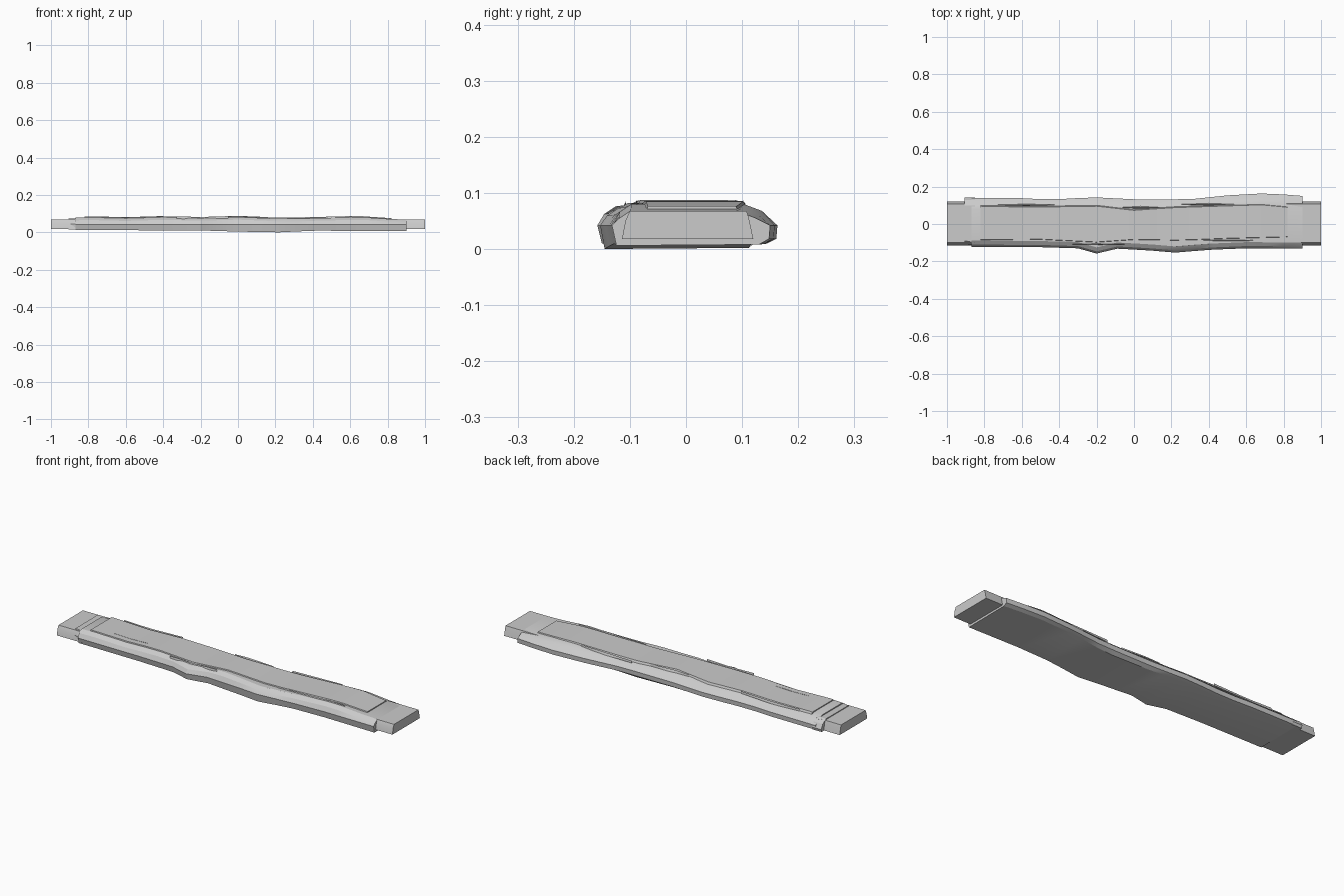
import bpy, bmesh

if "Cube" in bpy.data.objects:
    bpy.data.objects.remove(bpy.data.objects["Cube"])


def lerp(table, x):
    # piecewise-linear lookup
    if x <= table[0][0]:
        return table[0][1]
    for (x0, a), (x1, b) in zip(table, table[1:]):
        if x <= x1:
            return a + (b - a) * (x - x0) / (x1 - x0)
    return table[-1][1]


def loft(name, rings):
    # skin equal-sized closed rings and cap both ends
    bm = bmesh.new()
    vs = [[bm.verts.new(p) for p in r] for r in rings]
    n = len(rings[0])
    for a, b in zip(vs, vs[1:]):
        for i in range(n):
            j = (i + 1) % n
            bm.faces.new((a[i], a[j], b[j], b[i]))
    bm.faces.new(vs[0])
    bm.faces.new(vs[-1])
    bmesh.ops.recalc_face_normals(bm, faces=bm.faces)
    me = bpy.data.meshes.new(name)
    bm.to_mesh(me)
    bm.free()
    ob = bpy.data.objects.new(name, me)
    bpy.context.collection.objects.link(ob)
    bpy.ops.object.select_all(action='DESELECT')
    ob.select_set(True)
    bpy.context.view_layer.objects.active = ob
    bpy.ops.object.shade_smooth_by_angle(angle=0.4)
    return ob


# worn outline of the plank along x
FRONT = [(-.87, -.122), (-.5, -.124), (-.3, -.13), (-.2, -.158), (-.09, -.132), (.08, -.141),
         (.22, -.153), (.4, -.138), (.6, -.13), (.9, -.132)]
BACK = [(-.87, .14), (-.6, .138), (-.45, .13), (-.22, .143), (0, .132), (.3, .132),
        (.5, .153), (.68, .163), (.8, .158), (.9, .15)]
TOP = [(-.87, .078), (-.8, .08), (-.6, .075), (-.4, .081), (-.2, .076), (0, .082),
       (.25, .072), (.5, .078), (.65, .082), (.8, .072), (.9, .068)]
BOTTOM = [(-.87, .012), (-.5, .011), (-.2, .010), (0, .004), (.22, 0), (.4, .009), (.9, .006)]


def body_ring(x):
    f, b, t, u = (lerp(k, x) for k in (FRONT, BACK, TOP, BOTTOM))
    return [(x, f + .008, u), (x, f, .042), (x, f + .012, t - .014), (x, f + .033, t),
            (x, b - .06, t), (x, b - .028, t - .012), (x, b, .042), (x, b - .002, .018), (x, b - .02, u + .002)]


# main plank
STATIONS = [-.87, -.8, -.7, -.6, -.5, -.4, -.3, -.2, -.09, 0, .1, .22, .32, .42, .5, .6, .68, .8, .9]
loft("plank_body", [body_ring(x) for x in STATIONS])

# broken-off shoulder at the left end
loft("left_shoulder", [[(x, -.106 - d, .016), (x, -.108 - d, .045), (x, -.09 - d, .072),
                        (x, .1, .073), (x, .128, .055), (x, .142, .03), (x, .138, .016)]
                       for x, d in ((-.905, 0), (-.88, .004), (-.85, .01))])

# raised worn layer on the upper face
EDGE_F = [(-.82, -.088), (-.5, -.085), (-.2, -.1), (0, -.086), (.25, -.09), (.5, -.08), (.82, -.072)]
EDGE_B = [(-.82, .1), (-.55, .095), (-.2, .1), (0, .078), (.2, .092), (.45, .1), (.7, .108), (.82, .094)]


def layer_ring(x):
    f, b, t = lerp(EDGE_F, x), lerp(EDGE_B, x), lerp(TOP, x)
    return [(x, f, t - .006), (x, f + .004, t + .005), (x, b - .005, t + .005), (x, b, t - .006)]


loft("top_layer", [layer_ring(x) for x in [-.82] + STATIONS[1:-1] + [.82]])

# tenons at both ends
for side, label in ((-1, "left"), (1, "right")):
    loft(label + "_tenon", [[(x * side, -.114, .018), (x * side, -.108, .05), (x * side, -.1, .068),
                             (x * side, .108, .068), (x * side, .112, .055), (x * side, .12, .018)]
                            for x in (.8, 1)])

# long grain slivers: start, end, y, half width
for i, (a, b, y, w) in enumerate([(-.7, -.5, -.05, .004), (-.08, .15, .088, .007), (-.33, -.05, -.108, .006),
                                  (.3, .7, -.088, .006), (.25, .55, .105, .006), (-.75, -.4, .102, .005)]):
    rings = []
    for k in range(7):
        x = a + (b - a) * k / 6
        h = w * max(.08, 1 - abs(k - 3) / 3)
        t = lerp(TOP, x)
        rings.append([(x, y - h, t - .006), (x, y, t + .006), (x, y + h, t - .006)])
    loft("grain_sliver_%d" % (i + 1), rings)
